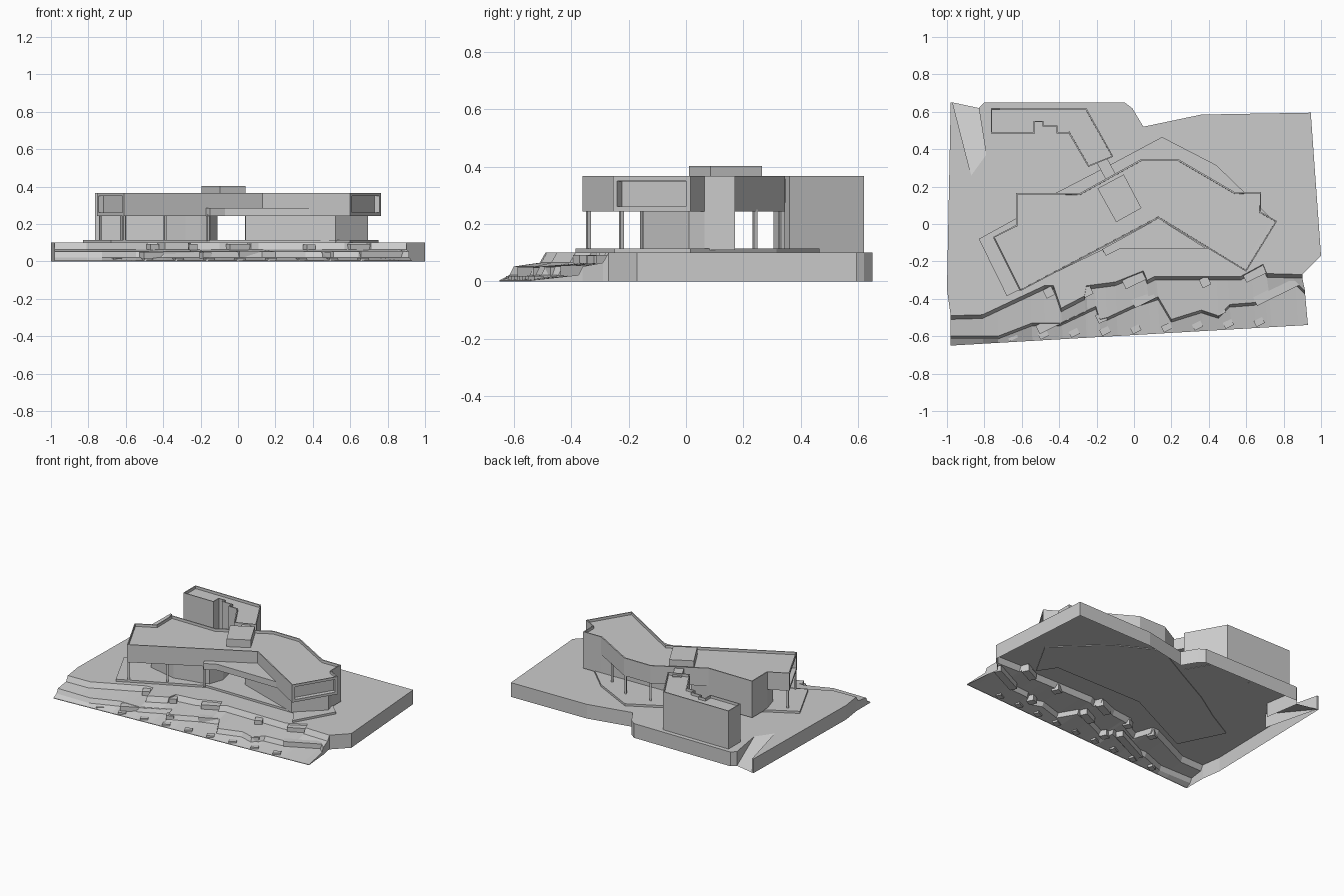
import bpy, bmesh, math
from mathutils import Vector

if "Cube" in bpy.data.objects:
    bpy.data.objects.remove(bpy.data.objects["Cube"])


def finish(bm, name):
    me = bpy.data.meshes.new(name)
    bm.to_mesh(me)
    bm.free()
    ob = bpy.data.objects.new(name, me)
    bpy.context.collection.objects.link(ob)
    return ob


def prism(name, pts, z0, z1, rim=0.0, windows=()):
    """Extruded outline, optional roof parapet and recessed windows in given sides."""
    bm = bmesh.new()
    lo = [bm.verts.new((x, y, z0)) for x, y in pts]
    hi = [bm.verts.new((x, y, z1)) for x, y in pts]
    n = len(pts)
    top = bm.faces.new(hi)
    bm.faces.new(lo[::-1])
    sides = [bm.faces.new((lo[i], lo[(i + 1) % n], hi[(i + 1) % n], hi[i])) for i in range(n)]
    bmesh.ops.recalc_face_normals(bm, faces=bm.faces[:])
    for i in windows:
        bmesh.ops.inset_region(bm, faces=[sides[i]], thickness=0.025, depth=0)
        bmesh.ops.inset_region(bm, faces=[sides[i]], thickness=0.0005, depth=-0.03)
    if rim:
        bmesh.ops.inset_region(bm, faces=[top], thickness=0.009, depth=0)
        bmesh.ops.inset_region(bm, faces=[top], thickness=0.0005, depth=-rim)
    return finish(bm, name)


def box(name, x, y, sx, sy, z0, z1, deg=0):
    c, s = math.cos(math.radians(deg)), math.sin(math.radians(deg))
    q = [(-sx / 2, -sy / 2), (sx / 2, -sy / 2), (sx / 2, sy / 2), (-sx / 2, sy / 2)]
    return prism(name, [(x + a * c - b * s, y + a * s + b * c) for a, b in q], z0, z1)


def interp(line, x):
    for (x0, y0), (x1, y1) in zip(line, line[1:]):
        if x <= x1:
            return y0 + (y1 - y0) * max(0, x - x0) / (x1 - x0)
    return line[-1][1]


# Terrain: open-bottomed sheet with a plateau, two terraces and a sloping front
upper = [(-.98, -.49), (-.81, -.485), (-.48, -.33), (-.43, -.33), (-.39, -.45), (-.265, -.385),
         (-.255, -.33), (-.1, -.31), (.05, -.25), (.07, -.30), (.11, -.28), (.57, -.28),
         (.69, -.215), (.71, -.265), (.90, -.27)]
lower = [(-.98, -.60), (-.73, -.60), (-.55, -.53), (-.40, -.53), (-.21, -.44), (-.19, -.51),
         (-.15, -.50), (.0, -.43), (.12, -.39), (.19, -.51), (.35, -.46), (.44, -.49),
         (.5, -.43), (.63, -.42), (.85, -.31), (.90, -.36)]
xs = sorted({p[0] for p in upper + lower})
bm = bmesh.new()
cache = {}


def V(x, y, z):
    k = (round(x, 4), round(y, 4), round(z, 4))
    if k not in cache:
        cache[k] = bm.verts.new(k)
    return cache[k]


cols = []
for x in xs:
    a = interp(upper, x)
    b = min(interp(lower, x), a - .04)
    c = -.65 + .11 * (x + .98) / 1.88
    sh = .03 * (x + .98) / 1.88
    cols.append([V(x, a, .1), V(x, a - .02, .065), V(x + sh / 2, b, .052),
                 V(x + sh / 2, b - .015, .022), V(x + sh, c, .004)])
for p, q in zip(cols, cols[1:]):
    for i in range(4):
        bm.faces.new((p[i], p[i + 1], q[i + 1], q[i]))
rim = [(.9, -.27), (1, -.17), (.945, .595), (.36, .585), (.05, .52), (-.01, .62), (-.05, .65),
       (-.8, .65), (-.83, .62), (-.79, .37), (-.87, .26), (-.97, .65), (-.98, .65),
       (-1, -.35), (-.98, -.49)]
rv = [V(x, y, .1) for x, y in rim]
bm.faces.new(rv + [c[0] for c in cols[1:-1]])


def skirt(a, b):
    bm.faces.new((a, b, V(b.co.x, b.co.y, 0), V(a.co.x, a.co.y, 0)))


for i in range(len(rv) - 1):
    if i != 9:
        skirt(rv[i], rv[i + 1])
for col in (cols[0], cols[-1]):
    for a, b in zip(col, col[1:]):
        skirt(a, b)
for p, q in zip(cols, cols[1:]):
    skirt(p[4], q[4])
# driveway ramp cut into the back corner
bm.faces.new((V(-.97, .65, 0), rv[10], rv[9], V(-.83, .62, 0)))
bmesh.ops.recalc_face_normals(bm, faces=bm.faces[:])
bm.faces.ensure_lookup_table()
big = max(bm.faces, key=lambda f: f.calc_area())
if big.normal.z < 0:
    bmesh.ops.reverse_faces(bm, faces=bm.faces[:])
finish(bm, "terrain")

# Garden steps set along both terrace edges
for i, (x, y, w, z) in enumerate([(-.455, -.365, .05, .092), (-.25, -.36, .05, .092), (.0, -.3, .12, .092),
                                  (.38, -.31, .05, .09), (.645, -.265, .12, .092), (-.38, -.5, .3, .05),
                                  (-.175, -.5, .05, .048), (.05, -.4, .12, .055), (.46, -.46, .05, .05),
                                  (.76, -.36, .25, .055)]):
    box(f"garden_step_{i}", x, y, w, .05, z - .04, z, 26)
for i in range(9):
    x = -.65 + i * .165
    box(f"lower_step_{i}", x, -.61 + .0585 * (x + .8), .05, .035, 0, .018, 26)

# Deck under the house
prism("deck", [(-.83, -.08), (-.68, -.385), (-.15, -.13), (.52, -.13), (.6, -.25), (.75, .015),
               (.44, .315), (.15, .465), (-.14, .31), (-.42, .165), (-.63, .03)], .095, .115)

# Upper storey with parapet and recessed end windows
prism("upper_storey", [(-.63, .165), (-.29, .165), (.035, .345), (.24, .345), (.54, .17), (.68, .17),
                       (.68, .065), (.765, .015), (.6, -.255), (.13, .03), (-.61, -.36),
                       (-.755, -.07), (-.63, -.005)], .243, .367, .018, (7, 10))
prism("entrance_canopy", [(-.17, -.135), (-.15, -.17), (-.07, -.13), (.385, -.13), (.13, .03)], .243, .285)

# Ground floor rooms
prism("left_rooms", [(-.63, .165), (-.29, .165), (-.15, .16), (-.115, .0), (-.15, -.1), (-.2, -.12),
                     (-.28, -.135), (-.39, -.16), (-.6, -.11), (-.63, -.005)], .11, .245)
prism("right_rooms", [(.04, .02), (.52, -.15), (.695, .01), (.68, .065), (.68, .17), (.54, .17),
                      (.04, .16)], .11, .245)

# Posts
for i, (x, y) in enumerate([(-.61, -.34), (-.735, -.08), (-.39, -.225), (-.16, -.145), (-.135, .24),
                            (.045, .33), (.235, .335), (.405, .24)]):
    box(f"post_{i}", x, y, .013, .013, .11, .25, 26)

# Stair tower on the roof
prism("roof_stair_box", [(-.195, .19), (-.055, .265), (.04, .085), (-.095, .01)], .34, .403)

# Rear annex and its bridge to the house
prism("rear_annex", [(-.765, .62), (-.255, .62), (-.11, .36), (-.245, .305), (-.35, .485), (-.415, .485),
                     (-.415, .52), (-.49, .52), (-.49, .545), (-.53, .545), (-.53, .485),
                     (-.765, .485)], .098, .367, .018)
box("bridge", -.15, .3, .06, .13, .275, .357, 28)
